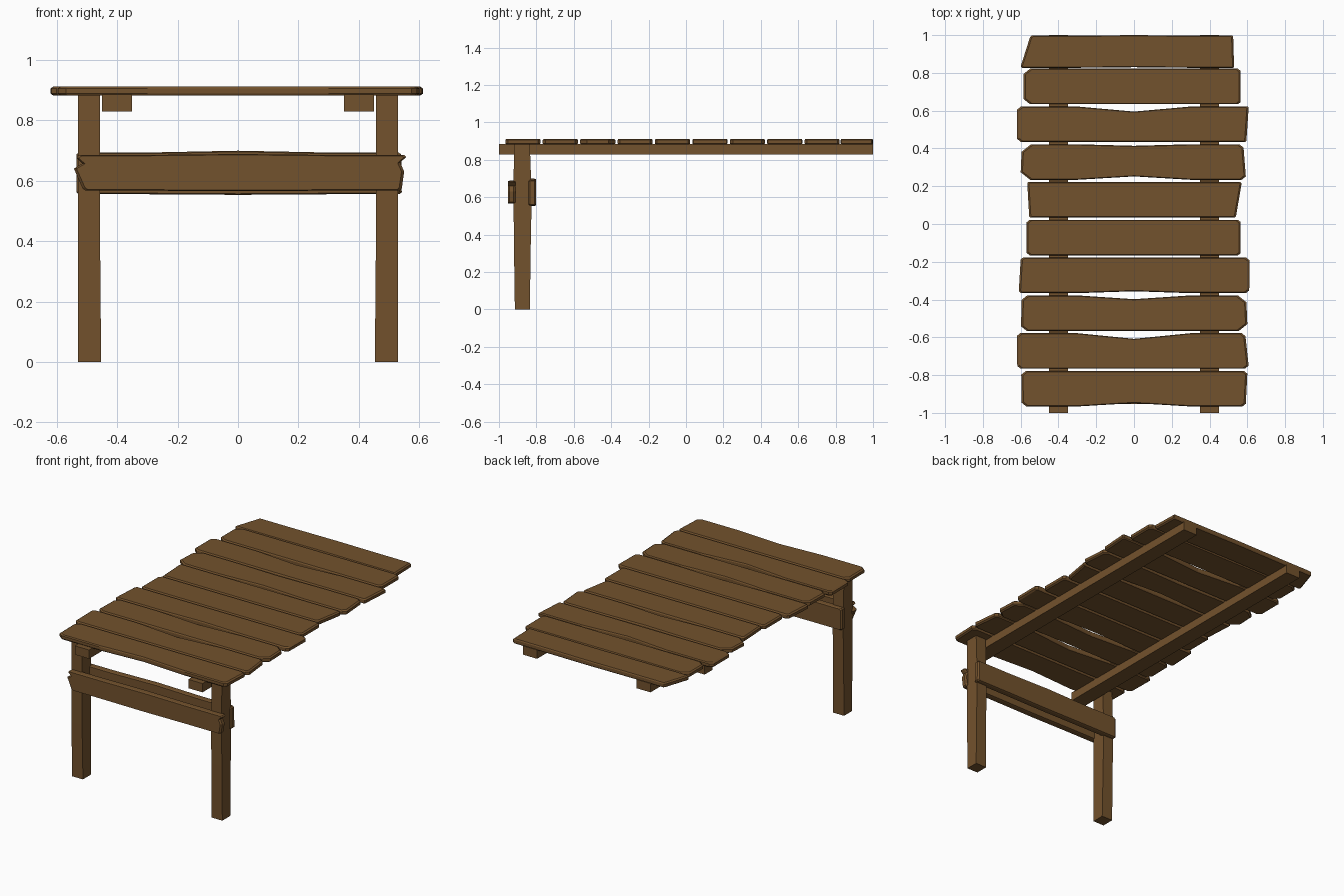
import bpy, bmesh

if "Cube" in bpy.data.objects:
    bpy.data.objects.remove(bpy.data.objects["Cube"])

wood = bpy.data.materials.new("brown wood")
wood.diffuse_color = (0.171, 0.084, 0.026, 1)
wood.use_nodes = True
wood.node_tree.nodes["Principled BSDF"].inputs["Base Color"].default_value = wood.diffuse_color


def loft(name, rings):
    """Skin a stack of equal-length point rings and cap both ends."""
    bm = bmesh.new()
    vs = [[bm.verts.new(p) for p in r] for r in rings]
    n = len(vs[0])
    for a, b in zip(vs, vs[1:]):
        for i in range(n):
            j = (i + 1) % n
            bm.faces.new((a[i], a[j], b[j], b[i]))
    bm.faces.new(vs[0][::-1])
    bm.faces.new(vs[-1])
    bmesh.ops.recalc_face_normals(bm, faces=bm.faces)
    me = bpy.data.meshes.new(name)
    bm.to_mesh(me)
    bm.free()
    me.materials.append(wood)
    ob = bpy.data.objects.new(name, me)
    bpy.context.collection.objects.link(ob)


def outline(top, width, lt, lb, rt, rb, cut_l, cut_r, sag_t, sag_b):
    """Clockwise board shape: slanted ends, cut corners, waisted long edges."""
    bot = top - width
    return [(lt, top - cut_l * .8), (lt + cut_l, top), (-.3, top), (0, top - sag_t),
            (.3, top), (rt - cut_r, top), (rt, top - cut_r * .8),
            (rb, bot + cut_r * .8), (rb - cut_r, bot), (.3, bot), (0, bot + sag_b),
            (-.3, bot), (lb + cut_l, bot), (lb, bot + cut_l * .8)]


def board(name, shape, lo, hi, upright=False):
    """Board with a worn, chamfered rim, lying in xy or standing in xz."""
    mid = sum(p[1] for p in shape) / len(shape)
    rim = (hi - lo) * .22
    rings = []
    for d, su, sv in ((lo, .984, .95), (lo + rim, 1, 1), (hi - rim, 1, 1), (hi, .984, .95)):
        pts = [(u * su, mid + (v - mid) * sv) for u, v in shape]
        rings.append([(u, d, v) if upright else (u, v, d) for u, v in pts])
    loft(name, rings)


# deck planks: left end, right end (top, bottom), corner cuts, edge sags
planks = [
    (-.55, -.6, .525, .53, .008, .005, -.003, .003),
    (-.585, -.585, .565, .565, .035, .015, 0, 0),
    (-.62, -.62, .607, .595, .022, .006, .027, 0),
    (-.595, -.6, .58, .592, .05, .022, .008, .018),
    (-.565, -.555, .57, .54, .006, .008, 0, 0),
    (-.57, -.57, .565, .565, .018, .015, 0, 0),
    (-.6, -.61, .612, .61, .012, .018, 0, .01),
    (-.595, -.598, .595, .6, .03, .045, .02, 0),
    (-.62, -.618, .59, .607, .018, .02, .03, 0),
    (-.597, -.595, .6, .592, .025, .018, 0, .018),
]
for i, p in enumerate(planks):
    top = .997 if i == 0 else 1.022 - .2 * i
    width = .17 if i == 0 else .188
    board(f"deck_plank_{i + 1}", outline(top, width, *p), .881, .912)

# long beams under the deck and slightly uneven front posts
for side, s in (("left", -1), ("right", 1)):
    loft(f"{side}_beam", [[(s * x, y, z) for x, z in
                           ((.35, .829), (.45, .829), (.45, .885), (.35, .885))]
                          for y in (-1, 1)])
    loft(f"{side}_post", [[(s * a, y0, z), (s * .53, y0, z), (s * .53, y1, z), (s * a, y1, z)]
                          for z, a, y0, y1 in ((0, .453, -.915, -.835),
                                               (.35, .456, -.92, -.83),
                                               (.6, .456, -.922, -.825),
                                               (.885, .457, -.92, -.835))])

# cross boards on both faces of the posts, with notched, splintered ends
front = outline(.685, .118, -.535, -.515, .557, .542, .01, .008, -.003, -.002)
front = front[:7] + [(.537, .66), (.55, .63)] + front[7:] + [(-.543, .64), (-.515, .657)]
board("front_cross_board", front, -.953, -.912, True)
back = outline(.693, .138, -.535, -.535, .54, .542, .008, .008, -.006, -.002)
board("back_cross_board", back, -.842, -.802, True)
